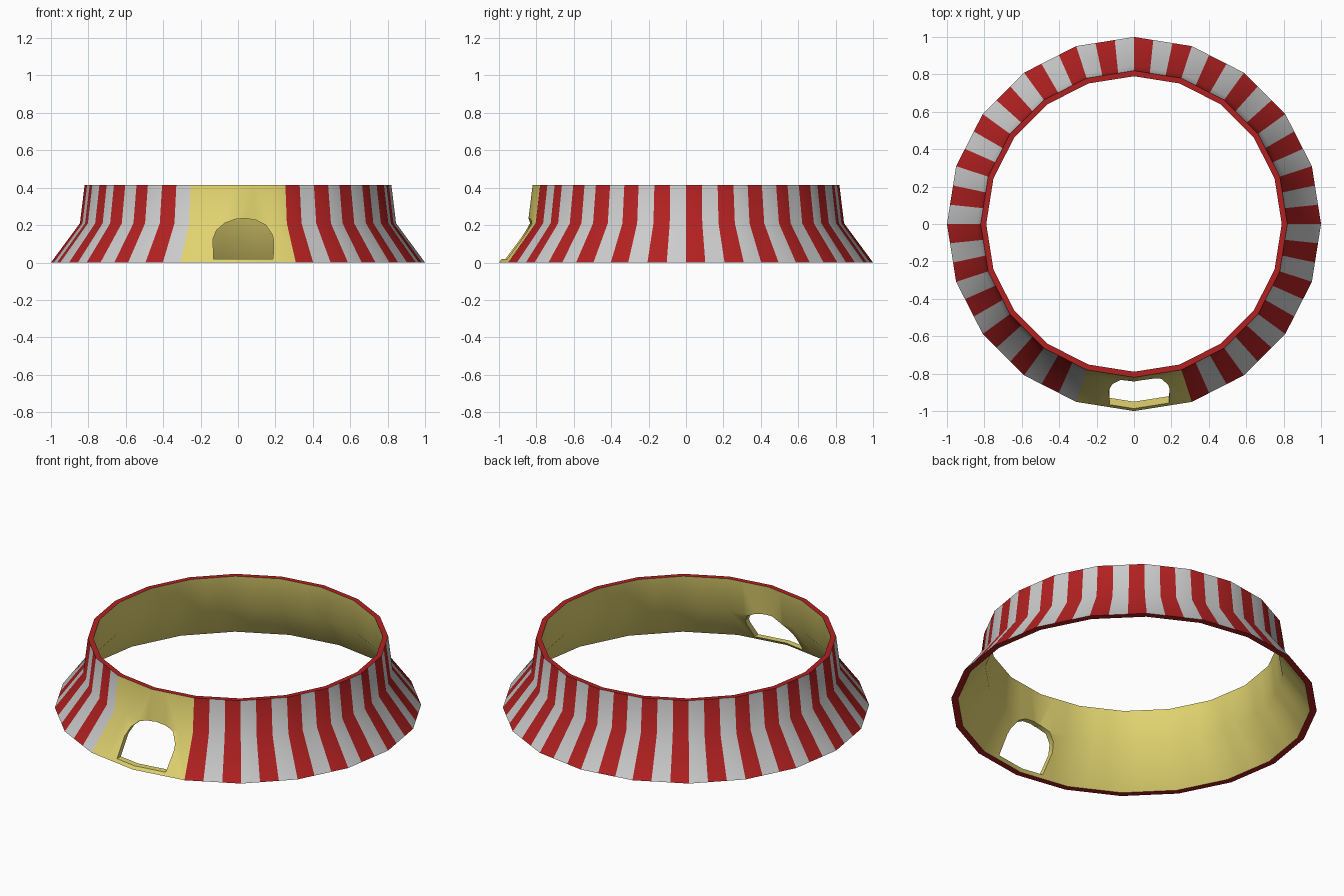
import bpy, bmesh
from math import sin, cos, pi, radians
from mathutils import Vector

if "Cube" in bpy.data.objects:
    bpy.data.objects.remove(bpy.data.objects["Cube"])

SIDES, PER_SIDE = 20, 3
OUTER = [(1.0, 0.0), (0.845, 0.21), (0.82, 0.415)]
INNER = [(0.79, 0.415), (0.813, 0.21), (0.963, 0.0)]


def material(name, rgb):
    m = bpy.data.materials.new(name)
    m.diffuse_color = (*rgb, 1)
    m.use_nodes = True
    m.node_tree.nodes["Principled BSDF"].inputs["Base Color"].default_value = m.diffuse_color
    return m


MATS = [material("red", (0.45, 0.015, 0.015)),
        material("white", (0.8, 0.8, 0.8)),
        material("yellow", (0.75, 0.65, 0.16))]


def make_object(name, bm):
    bmesh.ops.recalc_face_normals(bm, faces=bm.faces[:])
    me = bpy.data.meshes.new(name)
    bm.to_mesh(me)
    bm.free()
    for m in MATS:
        me.materials.append(m)
    ob = bpy.data.objects.new(name, me)
    bpy.context.collection.objects.link(ob)
    return ob


def corner(i):
    a = pi / 2 - 2 * pi * i / SIDES
    return Vector((cos(a), sin(a), 0))


# Striped tent wall: closed section swept round 20 sides, three stripes per side
bm = bmesh.new()
section = OUTER + INNER
count = SIDES * PER_SIDE
rings = []
for k in range(count):
    i, j = divmod(k, PER_SIDE)
    d = corner(i).lerp(corner(i + 1), j / PER_SIDE)
    rings.append([bm.verts.new((d.x * r, d.y * r, z)) for r, z in section])
n = len(section)
for k in range(count):
    a, b = rings[k], rings[(k + 1) % count]
    front = 9 <= k // PER_SIDE <= 10
    for s in range(n):
        t = (s + 1) % n
        f = bm.faces.new((a[s], a[t], b[t], b[s]))
        if s < 2:                     # outside: stripes and front panel
            f.material_index = 2 if front else k % 2
        elif s in (3, 4):             # lining
            f.material_index = 2
wall = make_object("tent_wall", bm)

# Arched doorway cutter
arch = [(-0.158, 0.018), (-0.162, 0.125), (-0.143, 0.172), (-0.10, 0.21),
        (-0.04, 0.232), (0.01, 0.236), (0.07, 0.226), (0.12, 0.2),
        (0.155, 0.15), (0.162, 0.12), (0.16, 0.018)]
bm = bmesh.new()
face = bm.faces.new([bm.verts.new((x + 0.028, -1.2, z)) for x, z in arch])
new = bmesh.ops.extrude_face_region(bm, geom=[face])["geom"]
bmesh.ops.translate(bm, vec=(0, 0.7, 0),
                    verts=[v for v in new if isinstance(v, bmesh.types.BMVert)])
for f in bm.faces:
    f.material_index = 2
cutter = make_object("doorway_cutter", bm)
cutter.hide_render = True

# Cut the doorway, then drop the cutter
mod = wall.modifiers.new("doorway", 'BOOLEAN')
mod.operation = 'DIFFERENCE'
mod.solver = 'EXACT'
mod.object = cutter
bpy.context.view_layer.objects.active = wall
wall.select_set(True)
bpy.ops.object.modifier_apply(modifier=mod.name)
bpy.data.objects.remove(cutter)
bpy.ops.object.shade_smooth_by_angle(angle=radians(30))
